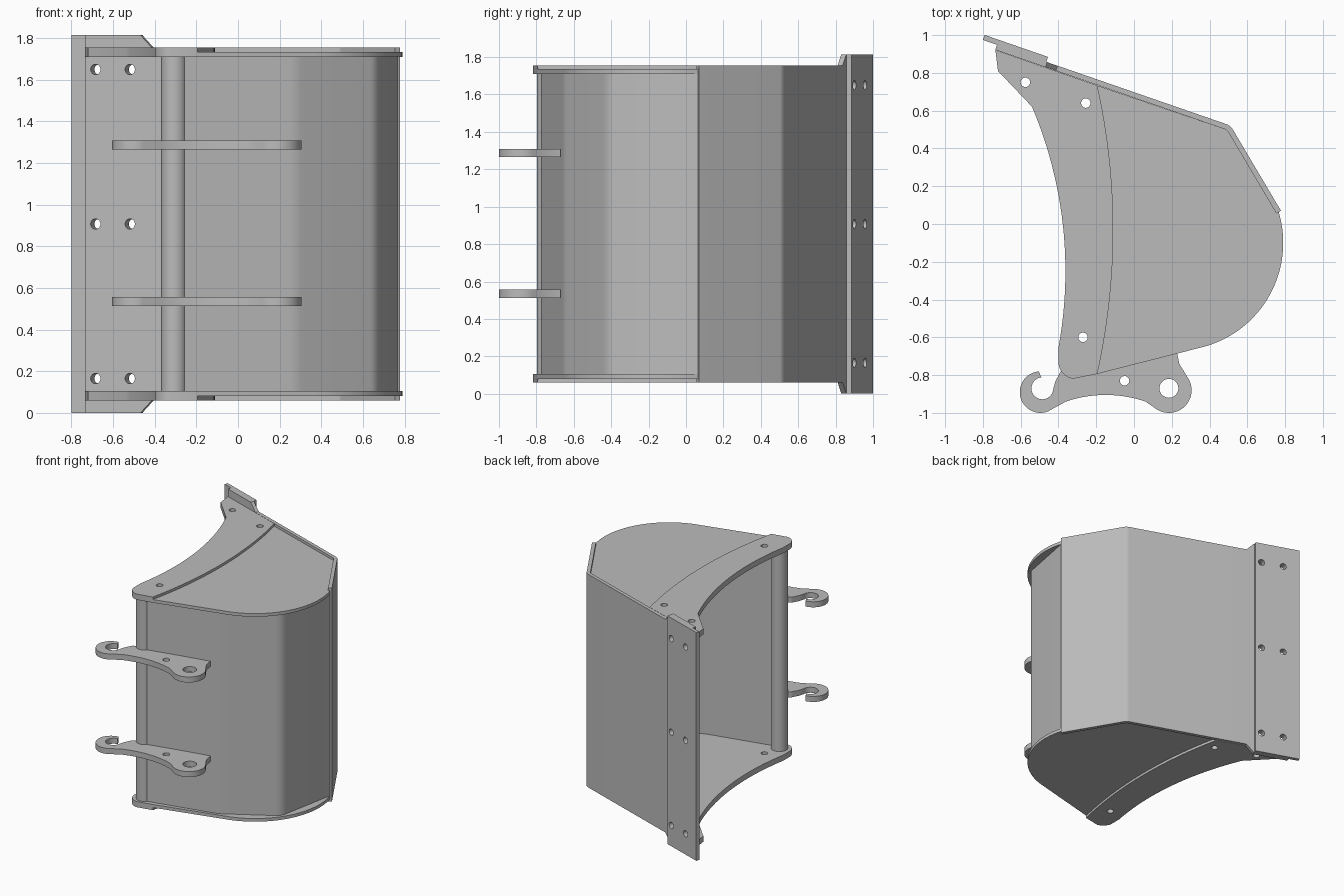
import bpy
from math import radians, cos, sin, tan
from mathutils import Vector, Matrix

if "Cube" in bpy.data.objects:
    bpy.data.objects.remove(bpy.data.objects["Cube"])

MID = 0.9075          # mirror height of the bucket
TOP, INNER = 1.755, 1.71

steel = bpy.data.materials.new("grey_steel")
steel.use_nodes = True
GREY = (0.5, 0.5, 0.5, 1)
steel.diffuse_color = GREY
steel.node_tree.nodes["Principled BSDF"].inputs["Base Color"].default_value = GREY


def arc(cx, cy, r, a0, a1, n=24):
    angles = [radians(a0 + (a1 - a0) * i / n) for i in range(n + 1)]
    return [(cx + r * cos(a), cy + r * sin(a)) for a in angles]


def circle(cx, cy, r, n=32):
    return arc(cx, cy, r, 0, 360, n)[:-1]


def fillet(points, radii, n=8):
    """Round the inner corners of an open path."""
    pts = [Vector(p) for p in points]
    out = [pts[0]]
    for i, r in enumerate(radii, 1):
        a, b = (pts[i - 1] - pts[i]).normalized(), (pts[i + 1] - pts[i]).normalized()
        half = a.angle(b) / 2
        reach = r / tan(half)
        centre = pts[i] + (a + b).normalized() * (r / sin(half))
        start, end = pts[i] + a * reach - centre, pts[i] + b * reach - centre
        for k in range(n + 1):
            out.append(centre + start.lerp(end, k / n).normalized() * r)
    return out + [pts[-1]]


def ribbon(path, thick):
    """Closed outline of a bent plate, thickened to the right of its path."""
    back = []
    for i, p in enumerate(path):
        d = (path[min(i + 1, len(path) - 1)] - path[max(i - 1, 0)]).normalized()
        back.append(p + Vector((d.y, -d.x)) * thick)
    return path + back[::-1]


def plate(name, outline, low, high, holes=(), frame=Matrix()):
    """Extrude an outline with holes between two heights of a frame."""
    curve = bpy.data.curves.new(name, 'CURVE')
    curve.dimensions = '2D'
    curve.fill_mode = 'BOTH'
    curve.extrude = (high - low) / 2
    for loop in [outline] + [circle(*h) for h in holes]:
        spline = curve.splines.new('POLY')
        spline.points.add(len(loop) - 1)
        for point, co in zip(spline.points, loop):
            point.co = (co[0], co[1], 0, 1)
        spline.use_cyclic_u = True
    obj = bpy.data.objects.new(name, curve)
    bpy.context.collection.objects.link(obj)
    obj.matrix_world = frame @ Matrix.Translation((0, 0, (low + high) / 2))
    bpy.ops.object.select_all(action='DESELECT')
    obj.select_set(True)
    bpy.context.view_layer.objects.active = obj
    bpy.ops.object.convert(target='MESH')
    obj = bpy.context.object
    bpy.ops.object.mode_set(mode='EDIT')
    bpy.ops.mesh.select_all(action='SELECT')
    bpy.ops.mesh.remove_doubles(threshold=0.0001)
    bpy.ops.mesh.normals_make_consistent(inside=False)
    bpy.ops.object.mode_set(mode='OBJECT')
    obj.data.materials.clear()
    obj.data.materials.append(steel)
    bpy.ops.object.shade_smooth_by_angle(angle=radians(25))
    return obj


# Side walls: raised edge strip with pin holes, and a thinner curved panel
seam = arc(-3.61, -0.03, 3.5, -12.6, 12.6)
strip = (seam + [(-0.734, 0.921), (-0.72, 0.81)]
         + arc(-2.593, -0.25, 2.23, 23, -10.3)
         + arc(-0.31, -0.73, 0.09, 185, 262, 10))
panel = arc(0.22, -0.1, 0.57, -75, 17, 32) + [(0.75, 0.07), (0.495, 0.497)] + seam[::-1]
pins = [(-0.575, 0.75, 0.025), (-0.255, 0.64, 0.025), (-0.27, -0.6, 0.025)]
for side, flip in (("upper", False), ("lower", True)):
    for part, shape, high, holes in (("edge_strip", strip, TOP, pins),
                                     ("side_panel", panel, 1.735, ())):
        low, top = (2 * MID - high, 2 * MID - INNER) if flip else (INNER, high)
        plate(f"{side}_{part}", shape, low, top, holes)

# Flat floor with a rounded bend
floor = fillet([(-0.405, 0.838), (0.511, 0.521), (0.778, 0.07)], [0.06])
plate("floor_plate", ribbon(floor, 0.028), 2 * MID - TOP, TOP)

# Curved back wall between the side walls
back = fillet([(0.77, 0.08), (0.675, -0.42), (0.28, -0.652), (-0.27, -0.775)], [0.1, 0.2])
plate("back_wall", ribbon(back, 0.028), 2 * MID - INNER, INNER)

# Cross tube
plate("cross_tube", circle(-0.307, -0.735, 0.062), 2 * MID - INNER, INNER)

# Flared lip and bolted cutting edge, drawn in the plane of the floor
along = Vector((0.945, -0.327, 0)).normalized()
up = Vector((0, 0, 1))
frame = Matrix((along, up, along.cross(up))).transposed().to_4x4()
frame.translation = (-0.455, 0.855, 0)
bolts = [(s, z, 0.025) for s in (-0.233, -0.058) for z in (0.165, MID, 1.65)]
H = 2 * MID
lip = [(-0.286, 0), (-0.005, 0), (0.053, H - TOP), (0.053, TOP), (-0.005, H), (-0.286, H)]
edge = [(-0.365, 0), (-0.01, 0), (-0.01, H), (-0.365, H)]
plate("flared_lip", lip, 0, 0.028, bolts, frame)
plate("cutting_edge", edge, -0.028, 0, bolts, frame)

# Hooked mounting ears
ear = (arc(-0.495, -0.89, 0.11, 95, 290)
       + arc(-0.15, -1.555, 0.65, 109, 71, 16)
       + arc(0.185, -0.88, 0.12, -125, 35)
       + [(0.24, -0.74), (0.225, -0.67), (-0.25, -0.765), (-0.33, -0.74),
          (-0.385, -0.775), (-0.415, -0.83)]
       + arc(-0.485, -0.87, 0.058, 0, -265))
for name, z in (("lower_ear", 0.535), ("upper_ear", 1.2875)):
    plate(name, ear, z - 0.022, z + 0.022, [(0.185, -0.87, 0.05), (-0.05, -0.83, 0.025)])
